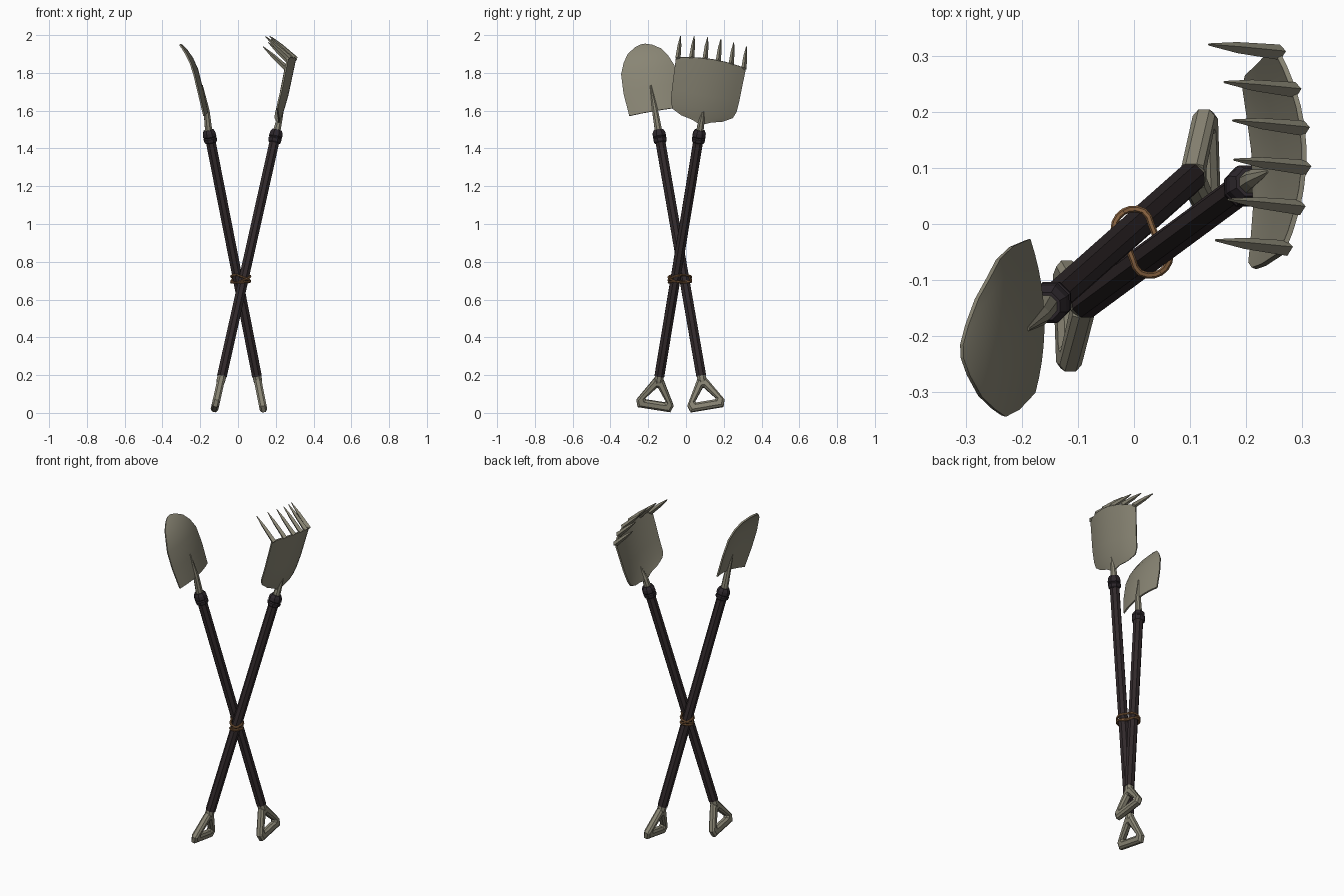
import bpy, bmesh, math
from mathutils import Vector as V

if "Cube" in bpy.data.objects:
    bpy.data.objects.remove(bpy.data.objects["Cube"])


def material(name, rgb):
    m = bpy.data.materials.new(name)
    m.diffuse_color = (*rgb, 1)
    m.use_nodes = True
    m.node_tree.nodes["Principled BSDF"].inputs["Base Color"].default_value = m.diffuse_color
    return m


METAL = material("dull_metal", (0.25, 0.235, 0.175))
WOOD = material("dark_wood", (0.032, 0.023, 0.025))
COLLAR = material("collar_dark", (0.026, 0.02, 0.025))
ROPE = material("rope_brown", (0.24, 0.12, 0.05))


def finish(bm, name, mat, smooth=False):
    bmesh.ops.recalc_face_normals(bm, faces=bm.faces)
    me = bpy.data.meshes.new(name)
    bm.to_mesh(me)
    bm.free()
    me.materials.append(mat)
    for p in me.polygons:
        p.use_smooth = smooth
    ob = bpy.data.objects.new(name, me)
    bpy.context.collection.objects.link(ob)
    return ob


def loft(bm, rings, closed_path=False):
    """Skin equal-sized closed rings; cap the ends unless the path closes."""
    rs = [[bm.verts.new(p) for p in r] for r in rings]
    n = len(rs[0])
    for i in range(len(rs) if closed_path else len(rs) - 1):
        a, b = rs[i], rs[(i + 1) % len(rs)]
        for j in range(n):
            k = (j + 1) % n
            bm.faces.new((a[j], a[k], b[k], b[j]))
    if not closed_path:
        bm.faces.new(rs[0])
        bm.faces.new(rs[-1])


class Tool:
    """Local frame of one tool: w across, s along the shaft, n toward the scoop side."""

    def __init__(self, name, bottom, top):
        self.name, self.o = name, V(bottom)
        d = V(top) - self.o
        self.L = d.length
        self.a = d.normalized()
        y = V((0, 1, 0))
        self.w = (y - self.a * self.a.dot(y)).normalized()
        self.n = self.a.cross(self.w)

    def p(self, w, s, n=0):
        return self.o + self.w * w + self.a * s + self.n * n

    def rod(self, part, stations, mat, sides=8):
        # stations: (s, radius, n offset)
        bm = bmesh.new()
        loft(bm, [[self.p(r * math.cos(t), s, n + r * math.sin(t))
                   for t in [math.tau * (i + .5) / sides for i in range(sides)]]
                  for s, r, n in stations])
        return finish(bm, f"{self.name}_{part}", mat)

    def common(self):
        L = self.L
        self.rod("shaft", [(-.005, .028, 0), (L - .03, .028, 0)], WOOD)
        self.rod("collar", [(L - .062, .03, 0), (L - .055, .036, 0), (L - .04, .038, 0),
                            (L - .034, .034, 0), (L - .028, .038, 0),
                            (L - .008, .036, 0), (L + .008, .027, 0)], COLLAR)
        self.rod("grip_socket", [(.004, .025, 0), (-.03, .025, 0), (-.055, .018, 0)], METAL)
        # triangular grip: matching outer and inner corners, mirrored across the axis
        half = [((.024, -.02), (.003, -.068)), ((.100, -.152), (.056, -.136)),
                ((.088, -.188), (.050, -.143))]
        corners = half + [((-o[0], o[1]), (-i[0], i[1])) for o, i in reversed(half)]
        h = .02
        section = [(0, -h / 2), (0, h / 2), (.25, h), (.75, h),
                   (1, h / 2), (1, -h / 2), (.75, -h), (.25, -h)]
        bm = bmesh.new()
        loft(bm, [[self.p(i[0] + (o[0] - i[0]) * u, i[1] + (o[1] - i[1]) * u, n)
                   for u, n in section] for o, i in corners], True)
        finish(bm, f"{self.name}_grip", METAL)

    def blade(self, rows, cup, arch=0, cols=10):
        # rows: (s past the collar, half width, n); cup bends the sides forward
        bm = bmesh.new()
        grid = []
        for k, (s, hw, n) in enumerate(rows):
            row = []
            for c in range(cols + 1):
                u = 2 * c / cols - 1
                lift = arch * (1 - u * u) if k == len(rows) - 1 else 0
                row.append(bm.verts.new(self.p(u * hw, self.L + s + lift,
                                               n + cup * (u * hw / .18) ** 2)))
            grid.append(row)
        for a, b in zip(grid, grid[1:]):
            for c in range(cols):
                bm.faces.new((a[c], a[c + 1], b[c + 1], b[c]))
        ob = finish(bm, f"{self.name}_blade", METAL, True)
        mod = ob.modifiers.new("thickness", 'SOLIDIFY')
        mod.thickness, mod.offset = .009, 0
        bpy.context.view_layer.objects.active = ob
        ob.select_set(True)
        bpy.ops.object.modifier_apply(modifier=mod.name)
        bpy.ops.object.shade_smooth_by_angle(angle=math.radians(40))
        ob.select_set(False)


# Spade, leaning left
spade = Tool("spade", (.099, .08, .2), (-.155, -.145, 1.49))
spade.common()
L = spade.L
spade.rod("neck", [(L, .021, 0), (L + .11, .017, -.01), (L + .25, .004, -.013)], METAL)
spade.blade([(.11, .138, -.012), (.235, .147, -.010), (.34, .142, -.004), (.40, .118, .010),
             (.445, .088, .03), (.475, .045, .05), (.487, .012, .06)], .035)

# Rake with scoop plate, leaning right
rake = Tool("rake", (-.084, -.14, .2), (.205, .073, 1.49))
rake.common()
L = rake.L
rake.rod("neck", [(L, .021, 0), (L + .05, .018, 0), (L + .13, .004, -.008)], METAL)
rake.blade([(.045, .022, 0), (.058, .05, 0), (.07, .11, -.002), (.095, .16, -.006),
            (.13, .175, -.01), (.2, .18, -.014), (.37, .186, -.012)], .038, .03)

# Six tapered teeth along the arched top edge
for i in range(6):
    u = -.95 + 1.9 * i / 5
    base = rake.p(u * .186, L + .365 + .03 * (1 - u * u), -.016 + .038 * u * u)
    tip = base + rake.n * .15 + rake.a * .088
    d = (tip - base).normalized()
    up = rake.w.cross(d)
    bm = bmesh.new()
    loft(bm, [[c + rake.w * x * r + up * y * r for x, y in ((1, 0), (0, 1.1), (-1, 0), (0, -1.1))]
              for c, r in ((base, .014), (base.lerp(tip, .6), .010), (tip, .002))])
    finish(bm, f"rake_tooth_{i + 1}", METAL)


# Rope: pinched loops around both shafts where they touch
def at_height(t, z):
    return t.o + t.a * ((z - t.o.z) / t.a.z)


ca, cb = at_height(spade, .705), at_height(rake, .705)
mid, along = (ca + cb) / 2, (cb - ca).normalized()
side = V((-along.y, along.x, 0))
reach = (cb - ca).length / 2 + .035
for k, (z0, tilt) in enumerate(((.005, .02), (.005, -.02), (-.012, .004))):
    path = []
    for i in range(24):
        t = math.tau * i / 24
        sn = math.sin(t)
        path.append(mid + along * reach * math.cos(t) + side * .047 * sn * (1 - .42 * sn ** 6)
                    + V((0, 0, z0 + tilt * sn)))
    bm = bmesh.new()
    rings = []
    for i, c in enumerate(path):
        tan = (path[(i + 1) % 24] - path[i - 1]).normalized()
        out = tan.cross(V((0, 0, 1))).normalized()
        up = out.cross(tan)
        rings.append([c + (out * math.cos(q) + up * math.sin(q)) * .006
                      for q in [math.tau * j / 6 for j in range(6)]])
    loft(bm, rings, True)
    finish(bm, f"rope_loop_{k + 1}", ROPE)
